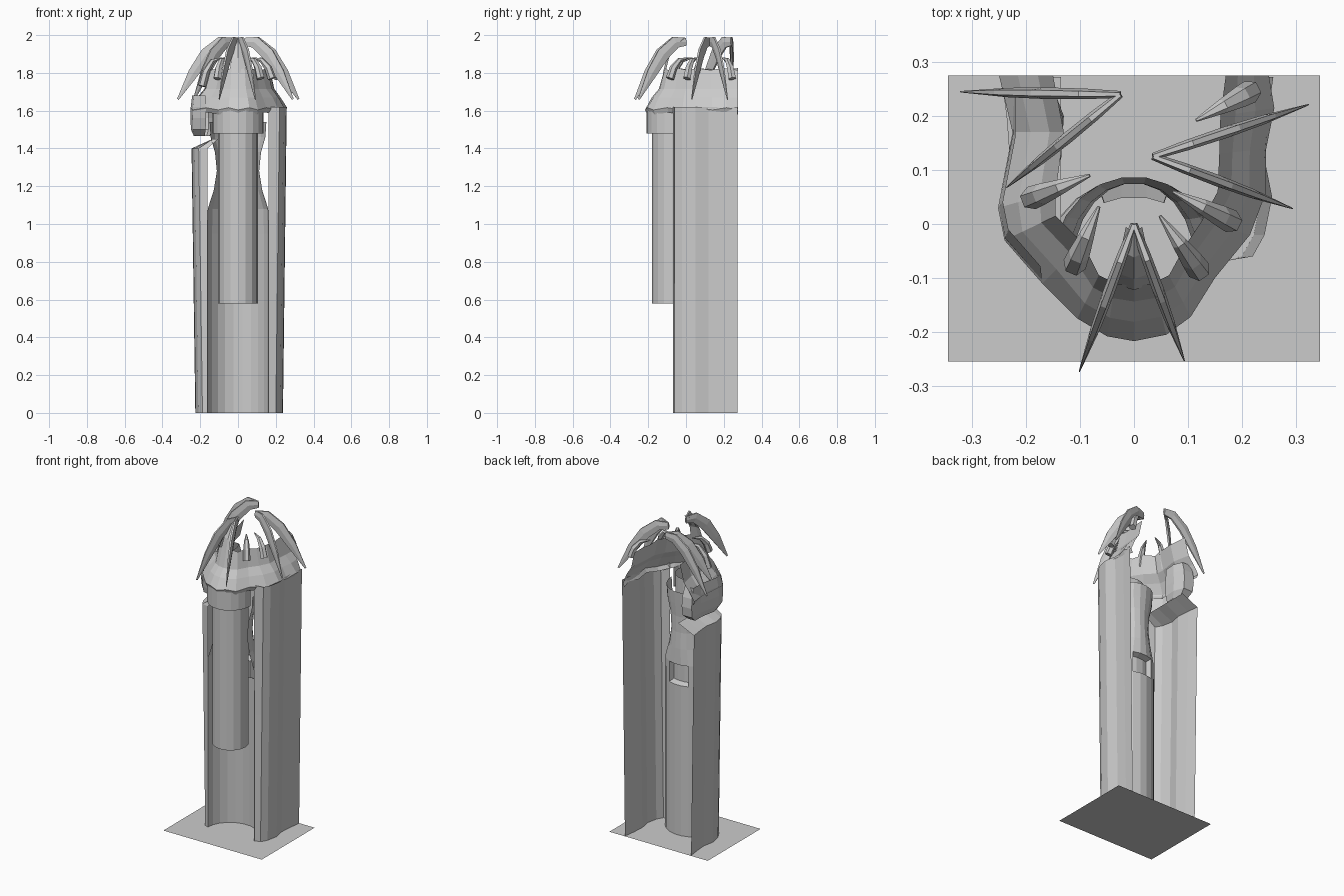
import bpy, bmesh, math
from mathutils import Vector

if "Cube" in bpy.data.objects:
    bpy.data.objects.remove(bpy.data.objects["Cube"])


def loft(name, rows, closed=False, cap=False):
    """Join equal-length rows of points with quads."""
    bm = bmesh.new()
    vs = [[bm.verts.new(p) for p in r] for r in rows]
    n = len(rows[0])
    for a, b in zip(vs, vs[1:]):
        for i in range(n if closed else n - 1):
            j = (i + 1) % n
            bm.faces.new((a[i], a[j], b[j], b[i]))
    if cap:
        bm.faces.new(vs[0][::-1])
        bm.faces.new(vs[-1])
    bmesh.ops.recalc_face_normals(bm, faces=bm.faces[:])
    me = bpy.data.meshes.new(name)
    bm.to_mesh(me)
    bm.free()
    ob = bpy.data.objects.new(name, me)
    bpy.context.collection.objects.link(ob)
    return ob


def arc(cx, cy, rx, ry, a0, a1, n, z):
    out = []
    for i in range(n + 1):
        t = math.radians(a0 + (a1 - a0) * i / n)
        out.append((cx + rx * math.cos(t), cy + ry * math.sin(t), z))
    return out


def horn(name, path, radii, sides=6, flat=1.0):
    """Tapered spike along a path; flat scales the sideways thickness."""
    pts = [Vector(p) for p in path]
    rows = []
    for i, p in enumerate(pts):
        d = (pts[min(i + 1, len(pts) - 1)] - pts[max(i - 1, 0)]).normalized()
        side = d.cross(Vector((0, 0, 1))).normalized()
        up = side.cross(d)
        rows.append([p + radii[i] * (flat * math.cos(t) * side + math.sin(t) * up)
                     for t in (2 * math.pi * k / sides for k in range(sides))])
    return loft(name, rows, True, True)


# ground plate
loft("base_plate", [[(-.345, -.255, 0), (.345, -.255, 0)],
                    [(-.345, .275, 0), (.345, .275, 0)]])

# outer side walls, gently fluted and slightly flared upward
wall = [(.162, -.07), (.2, -.06), (.222, -.02), (.236, .05), (.222, .12), (.228, .2), (.238, .272)]
for side, name, top, shift in ((1, "right_wall", 1.62, 0), (-1, "left_wall", 1.4, .012)):
    rows = []
    for z in (0, .8, top):
        f = z / top * .02 - shift
        rows.append([(side * (x + (f if x > .17 else 0)), y, z) for x, y in wall])
    if side < 0:
        # slanted ledge on top of the shorter wall
        rows.append([(max(x, -.2) * .8 + .025, y, 1.45) for x, y, z in rows[-1]])
    loft(name, rows)

# concave back channel, narrowing to a waist near the top
prof = [(0, .163, .155), (.5, .163, .155), (.95, .163, .155), (1.08, .16, .155),
        (1.18, .128, .152), (1.28, .112, .146), (1.38, .122, .146),
        (1.46, .145, .152), (1.54, .15, .158)]
chan = loft("back_channel", [arc(0, -.07, rx, ry, 0, 180, 11, z) for z, rx, ry in prof])
# recessed pocket in the back of the channel
bm = bmesh.new()
bm.from_mesh(chan.data)
pocket = [f for f in bm.faces
          if abs(f.calc_center_median().x) < .07 and .95 < f.calc_center_median().z < 1.08]
bmesh.ops.inset_region(bm, faces=pocket, thickness=.012, use_even_offset=True)
bmesh.ops.translate(bm, verts=list({v for f in pocket for v in f.verts}), vec=(0, -.035, 0))
bm.to_mesh(chan.data)
bm.free()

# hanging front tube, open at both ends
loft("front_tube", [arc(0, -.075, .105, .105, 0, 337.5, 15, z) for z in (.58, 1.1, 1.6)], True)
# band around the tube head
loft("tube_band", [arc(0, -.07, .135, .14, 180, 360, 10, 1.6),
                   arc(0, -.07, .135, .14, 180, 360, 10, 1.48),
                   arc(0, -.075, .105, .105, 180, 360, 10, 1.48)])

# U-shaped collar: outer rim, shoulder and raised inner rim
outer = [(-.25, .275), (-.225, .17), (-.252, .03), (-.24, -.03), (-.17, -.11),
         (-.105, -.175), (-.05, -.208), (0, -.217), (.06, -.205), (.105, -.172),
         (.15, -.1), (.215, -.02), (.245, .06), (.245, .14), (.26, .215), (.25, .275)]
inner = [(-.15, .275), (-.13, .17), (-.145, .06), (-.145, .015), (-.095, -.035),
         (-.065, -.095), (-.035, -.11), (0, -.115), (.035, -.11), (.065, -.095),
         (.095, -.04), (.125, .005), (.155, .06), (.158, .13), (.16, .2), (.17, .275)]


def ring(t, z, wave=0.0):
    return [(a[0] + (b[0] - a[0]) * t, a[1] + (b[1] - a[1]) * t, z + wave * (-1) ** i)
            for i, (a, b) in enumerate(zip(outer, inner))]


loft("collar", [ring(.12, 1.585, .006), ring(0, 1.61, .006), ring(.35, 1.67),
                ring(.72, 1.715), ring(1, 1.82, .005)])

# bulging left cheek below the collar, rounded at the back
cheek = [(-.135, .12), (-.13, .2), (-.155, .265), (-.225, .265)] + outer[1:5]
loft("left_cheek", [[(-.19 + (x + .19) * k, .1 + (y - .1) * k, z) for x, y in cheek]
                    for z, k in ((1.68, .85), (1.62, .97), (1.56, 1.0), (1.50, .95), (1.465, .7))])

# three forked crest blades: apex, then two drooping tips
crests = [((0, .0), [(-.1, -.27), (.092, -.25)]),
          ((.035, .125), [(.29, .03), (.32, .22)]),
          ((-.025, .24), [(-.318, .245), (-.233, .07)])]
for c, (apex, tips) in enumerate(crests):
    for k, tip in enumerate(tips):
        path = [(apex[0] + (tip[0] - apex[0]) * t, apex[1] + (tip[1] - apex[1]) * t, z)
                for t, z in ((0, 1.965), (.22, 1.962), (.48, 1.90), (.72, 1.80), (1, 1.66))]
        horn(f"crest_blade_{c}_{k}", path, (.024, .036, .04, .032, .006), 6, .27)
# web joining the front fork to the collar
loft("front_crest_web", [[(-w, y, z), (0, y - .012, z), (w, y, z)]
                         for w, y, z in ((.015, -.005, 1.985), (.025, -.05, 1.95),
                                         (.035, -.09, 1.88), (.045, -.11, 1.8))])

# small curved horns around the collar rim
spikes = [((-.11, -.075, 1.77), (-.065, .032)), ((.12, -.085, 1.77), (.048, .015)),
          ((-.19, .048, 1.73), (-.082, .09)), ((.18, .005, 1.77), (.072, .06)),
          ((.215, .245, 1.77), (.115, .192))]
for i, (b, t) in enumerate(spikes):
    mid = [(b[0] + (t[0] - b[0]) * f, b[1] + (t[1] - b[1]) * f, b[2] + (1.88 - b[2]) * g)
           for f, g in ((0, 0), (.18, .5), (.5, .88), (1, 1))]
    horn(f"rim_horn_{i}", mid, (.022, .02, .014, .003))
